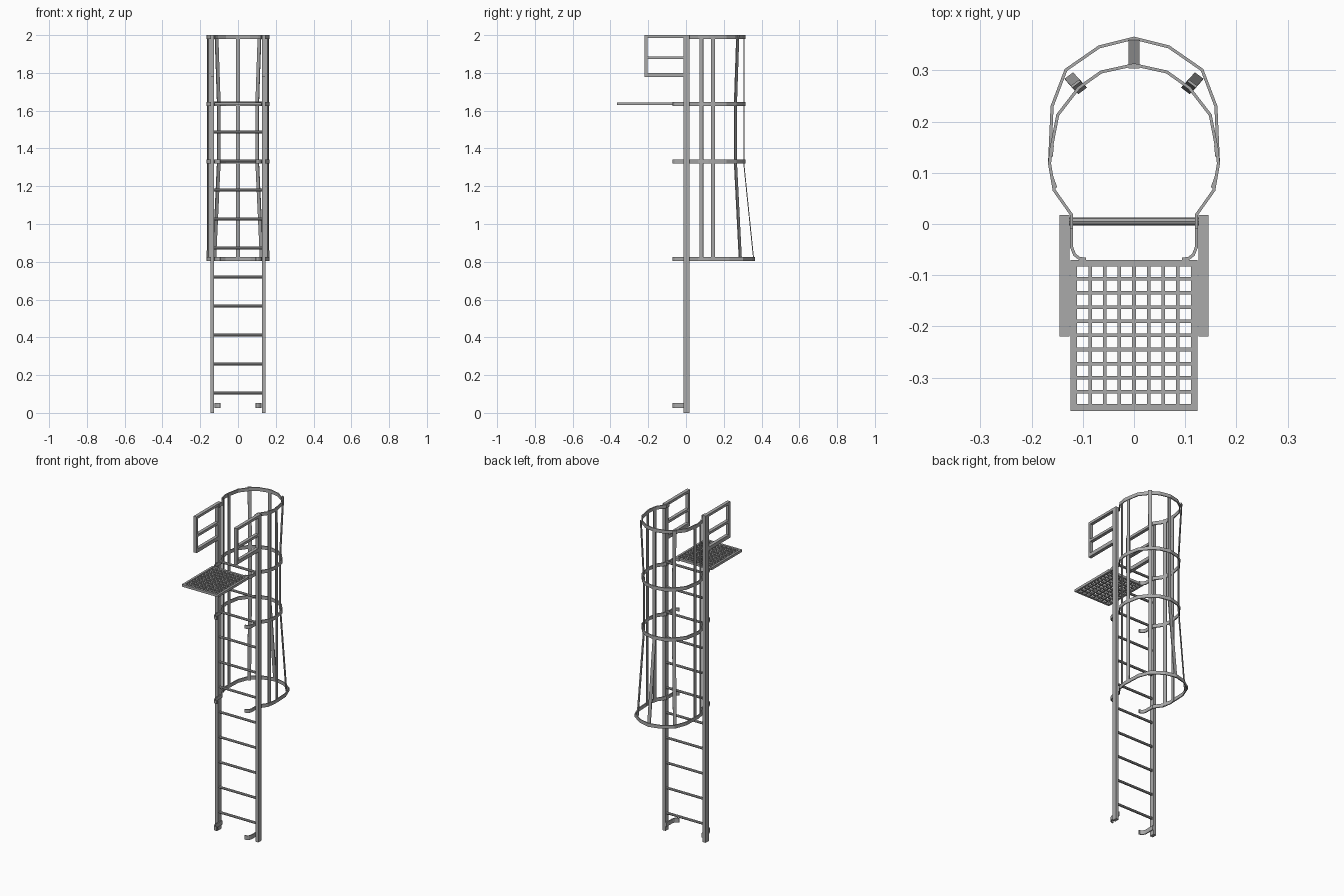
import bpy, bmesh
from mathutils import Vector

if "Cube" in bpy.data.objects:
    bpy.data.objects.remove(bpy.data.objects["Cube"], do_unlink=True)

steel = bpy.data.materials.new("galvanised grey")
steel.use_nodes = True
GREY = (0.4, 0.4, 0.4, 1)
steel.diffuse_color = GREY
steel.node_tree.nodes["Principled BSDF"].inputs["Base Color"].default_value = GREY


def finish(name, bm, mirror=False):
    bmesh.ops.recalc_face_normals(bm, faces=bm.faces)
    mesh = bpy.data.meshes.new(name)
    bm.to_mesh(mesh)
    bm.free()
    mesh.materials.append(steel)
    obj = bpy.data.objects.new(name, mesh)
    bpy.context.collection.objects.link(obj)
    if mirror:
        mod = obj.modifiers.new("Mirror", 'MIRROR')
        mod.merge_threshold = 0.0005
    return obj


def add_box(bm, x, y, z):
    """Add a box spanning the given (low, high) ranges."""
    verts = bmesh.ops.create_cube(bm, size=1)["verts"]
    for v in verts:
        v.co = Vector([(r[0] + r[1]) / 2 + c * (r[1] - r[0])
                       for r, c in zip((x, y, z), v.co)])


def loft(bm, sections, cap_start=True):
    """Bridge a chain of four-cornered sections."""
    loops = [[bm.verts.new(p) for p in s] for s in sections]
    for a, b in zip(loops, loops[1:]):
        for i in range(4):
            j = (i + 1) % 4
            bm.faces.new((a[i], a[j], b[j], b[i]))
    bm.faces.new(loops[-1])
    if cap_start:
        bm.faces.new(loops[0])


def flat_band(name, path, z, cap_start=False, height=0.021, thick=0.006):
    """Upright flat bar bent along a plan path, mirrored left to right."""
    pts = [Vector((x, y, 0)) for x, y in path]
    sections = []
    for i, p in enumerate(pts):
        before = (p - pts[i - 1]).normalized() if i else None
        after = (pts[i + 1] - p).normalized() if i < len(pts) - 1 else None
        if i == 0 and not cap_start:
            before = Vector((after.x, -after.y, 0))
        t = ((before or after) + (after or before)).normalized()
        side = Vector((t.y, -t.x, 0)) * thick / 2
        low, high = Vector((0, 0, z - height / 2)), Vector((0, 0, z + height / 2))
        sections.append([p + side + low, p + side + high, p - side + high, p - side + low])
    bm = bmesh.new()
    loft(bm, sections, cap_start)
    finish(name, bm, True)


def strap(name, path, direction, mirror=True, width=0.021, thick=0.005):
    """Vertical flat bar whose wide side runs along a plan direction."""
    d = Vector((*direction, 0)).normalized()
    n = Vector((-d.y, d.x, 0)) * thick / 2
    d *= width / 2
    bm = bmesh.new()
    loft(bm, [[Vector(p) + d + n, Vector(p) - d + n, Vector(p) - d - n, Vector(p) + d - n]
              for p in path])
    finish(name, bm, mirror)


# Ladder side rails
RAIL_X = (0.126, 0.146)
bm = bmesh.new()
add_box(bm, RAIL_X, (-0.012, 0.018), (0, 2))
finish("side_rails", bm, True)

# Rungs
for i in range(11):
    z = 0.106 + i * 0.1535
    bm = bmesh.new()
    ring = bmesh.ops.create_cone(bm, cap_ends=True, segments=8, radius1=0.0075,
                                 radius2=0.0075, depth=0.256)["verts"]
    for v in ring:
        v.co = Vector((v.co.z, v.co.x + 0.005, v.co.y + z))
    finish("rung", bm)

# Top guard frames
bm = bmesh.new()
for z in ((1.985, 2), (1.873, 1.888), (1.778, 1.8)):
    add_box(bm, RAIL_X, (-0.205, -0.012), z)
add_box(bm, RAIL_X, (-0.22, -0.205), (1.778, 2))
finish("guard_frames", bm, True)

# Landing platform: border and grating
PX, PY0, PY1, EDGE = 0.124, -0.365, -0.07, 0.013
PZ = (1.629, 1.644)
bm = bmesh.new()
for y in ((PY0, PY0 + EDGE), (PY1 - EDGE, PY1)):
    add_box(bm, (-PX, PX), y, PZ)
for x in ((-PX, -PX + EDGE), (PX - EDGE, PX)):
    add_box(bm, x, (PY0 + EDGE, PY1 - EDGE), PZ)
finish("platform_border", bm)
bm = bmesh.new()
for i in range(-3, 4):
    x = i * 0.0286
    add_box(bm, (x - 0.0035, x + 0.0035), (PY0 + EDGE, PY1 - EDGE), (1.63, 1.643))
for i in range(-4, 5):
    y = (PY0 + PY1) / 2 + i * 0.0276
    add_box(bm, (-PX + EDGE, PX - EDGE), (y - 0.0035, y + 0.0035), (1.631, 1.642))
finish("platform_grating", bm)

# Cage hoops and wall brackets
SIDE = [(0.165, 0.118), (0.156, 0.066), (0.122, 0.018)]
NARROW = [(0, 0.311), (0.064, 0.297), (0.108, 0.266), (0.149, 0.213), (0.162, 0.146)] + SIDE
WIDE = [(0, 0.363), (0.068, 0.346), (0.133, 0.301), (0.16, 0.23)] + SIDE
BRACKET = [(0.122, -0.045), (0.116, -0.06), (0.107, -0.067), (0.094, -0.069)]
flat_band("top_hoop", NARROW + [(0.122, -0.01)], 1.989)
flat_band("upper_hoop", NARROW + BRACKET, 1.636)
flat_band("middle_hoop", NARROW + BRACKET, 1.33)
flat_band("bottom_hoop", WIDE + BRACKET, 0.815)
flat_band("foot_brackets", [(0.122, 0.018)] + BRACKET, 0.04, True, 0.026)

# Cage vertical straps
strap("back_strap", [(0, 0.359, 0.805), (0, 0.306, 1.32), (0, 0.306, 2)], (1, 0), False)
strap("back_side_straps", [(0.126, 0.288, 0.805), (0.102, 0.262, 1.32),
                           (0.102, 0.262, 1.645), (0.114, 0.274, 2)], (0.8, -0.6))
strap("side_straps", [(0.162, 0.143, 0.805), (0.16, 0.143, 2)], (-0.1, 1))
strap("front_side_straps", [(0.156, 0.081, 0.805), (0.156, 0.081, 2)], (0.35, 1))
